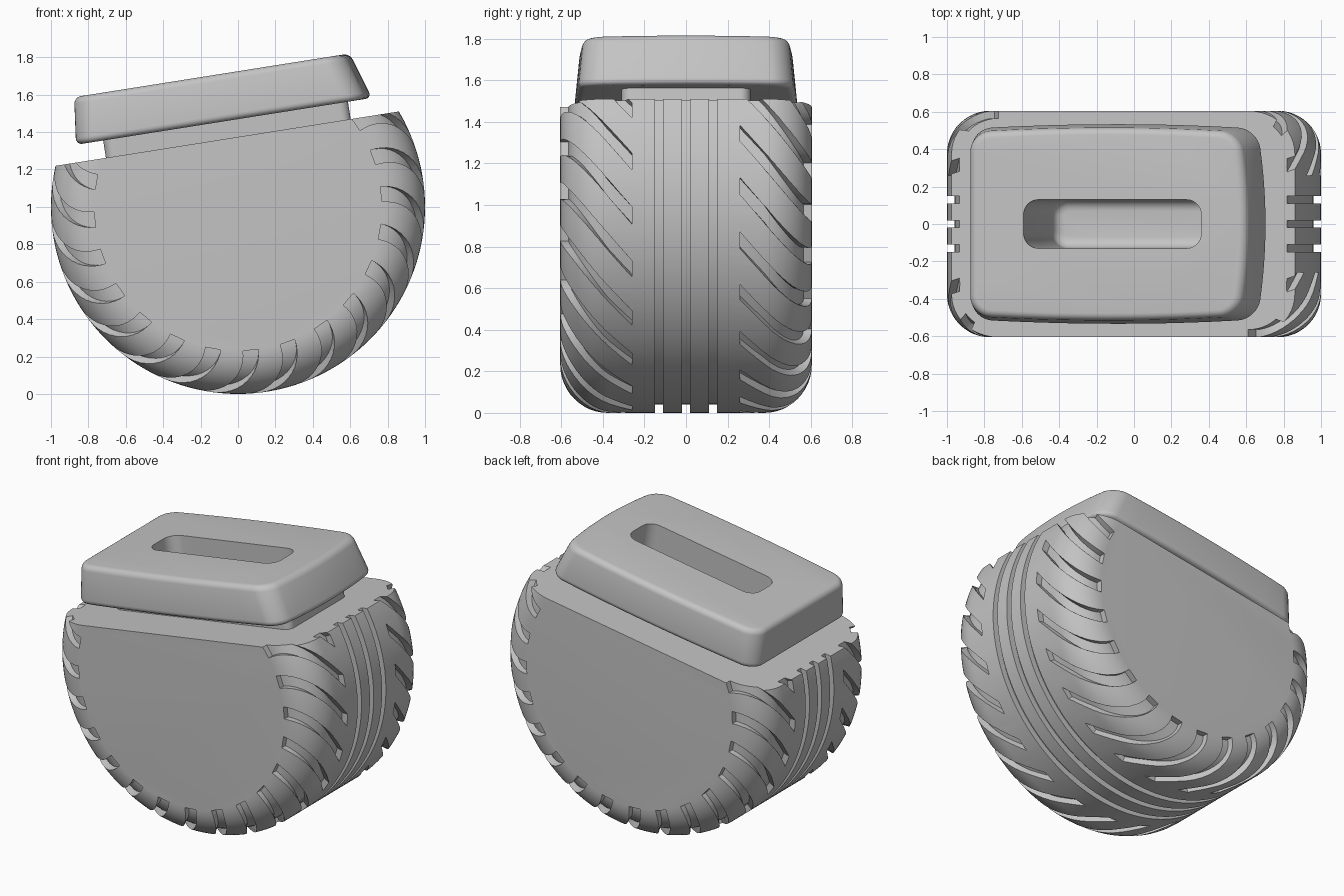
import bpy
import bmesh
from math import sin, cos, pi, radians
from mathutils import Vector, Matrix

if "Cube" in bpy.data.objects:
    bpy.data.objects.remove(bpy.data.objects["Cube"], do_unlink=True)

grey = bpy.data.materials.new("plain grey")
grey.use_nodes = True
colour = (0.55, 0.55, 0.55, 1)
grey.diffuse_color = colour
grey.node_tree.nodes["Principled BSDF"].inputs["Base Color"].default_value = colour

# Frame of the sloping top: x along the slope, z away from it
TILT = Matrix.Translation((0, 0, 1.374)) @ Matrix.Rotation(radians(-9), 4, 'Y')


def loft(bm, rings):
    """Closed skin over rings with equal point counts."""
    loops = [[bm.verts.new(p) for p in ring] for ring in rings]
    n = len(loops[0])
    for a, b in zip(loops, loops[1:]):
        for i in range(n):
            j = (i + 1) % n
            bm.faces.new((a[i], a[j], b[j], b[i]))
    bm.faces.new(loops[0][::-1])
    bm.faces.new(loops[-1])


def make(name, bm, matrix=None):
    bmesh.ops.recalc_face_normals(bm, faces=bm.faces)
    if matrix:
        bm.transform(matrix)
    mesh = bpy.data.meshes.new(name)
    bm.to_mesh(mesh)
    bm.free()
    mesh.materials.append(grey)
    obj = bpy.data.objects.new(name, mesh)
    bpy.context.collection.objects.link(obj)
    return obj


def cut(obj, cutter):
    mod = obj.modifiers.new("cut", 'BOOLEAN')
    mod.operation = 'DIFFERENCE'
    mod.solver = 'EXACT'
    mod.object = cutter
    bpy.context.view_layer.objects.active = obj
    bpy.ops.object.modifier_apply(modifier=mod.name)


def rounded_rect(w, u0, u1, half, r, side_bow=0, end_bow=0):
    """Rounded rectangle at height w, with optionally bowed sides and +x end."""
    corners = [(u1 - r, half - r, 0), (u0 + r, half - r, 1),
               (u0 + r, r - half, 2), (u1 - r, r - half, 3)]
    pts = []
    for cx, cy, quarter in corners:
        for i in range(9):
            a = (quarter + i / 8) * pi / 2
            pts.append(Vector((cx + r * cos(a), cy + r * sin(a), w)))
    # subdivide the straight runs so they can bow
    full = []
    for i, p in enumerate(pts):
        full.append(p)
        if i % 9 == 8:
            q = pts[(i + 1) % len(pts)]
            full += [p.lerp(q, k / 10) for k in range(1, 10)]
    mid, span = (u0 + u1) / 2, (u1 - u0) / 2
    for p in full:
        u, v = (p.x - mid) / span, p.y / half
        p.x -= end_bow * v * v * max(0, u)
        p.y *= 1 - side_bow * u * u
    return full


# Tyre-shaped body: lathe profile with rounded shoulders and three ring grooves
FLAT, ROUND, SIDE_R = 0.375, 0.23, 0.77
GROOVE = 0.04


def shoulder(a):
    return FLAT + ROUND * sin(a), SIDE_R + ROUND * cos(a)


arc = [shoulder(i / 12 * pi / 2) for i in range(13)]
profile = [(-y, r) for y, r in reversed(arc)]
for centre in (-0.13, 0, 0.13):
    lo, hi = centre - GROOVE / 2, centre + GROOVE / 2
    profile += [(lo, 1), (lo, 1 - GROOVE), (hi, 1 - GROOVE), (hi, 1)]
profile += arc


def on_wheel(y, r, a):
    return Vector((r * cos(a), y, 1 + r * sin(a)))


bm = bmesh.new()
SEGMENTS = 144
loft(bm, [[on_wheel(y, r, 2 * pi * i / SEGMENTS) for i in range(SEGMENTS)]
          for y, r in profile])
bmesh.ops.bisect_plane(bm, geom=bm.verts[:] + bm.edges[:] + bm.faces[:],
                       plane_co=TILT.translation,
                       plane_no=TILT.to_3x3() @ Vector((0, 0, 1)),
                       clear_outer=True)
bmesh.ops.holes_fill(bm, edges=[e for e in bm.edges if e.is_boundary], sides=0)
body = make("body", bm)

# Slanted tread grooves, swept over each shoulder
START = 0.26
path = [(START, 1, 0), (0.3, 1, 0), (0.34, 1, 0)]
path += [(*shoulder(a), a) for a in [i / 12 * pi / 2 for i in range(13)]]
bm = bmesh.new()
for side, first in ((-1, -2.9), (1, 5.2)):
    for k in range(24):
        rings = []
        for y, r, a in path:
            t = (y - START) / (FLAT + ROUND - START)
            angle = radians(first + 15 * k - side * 23 * t)
            half = 0.041 / r
            ring = []
            for off, turn in ((-GROOVE, -1), (-GROOVE, 1), (0.05, 1), (0.05, -1)):
                ring.append(on_wheel(side * (y + off * sin(a)),
                                     r + off * cos(a), angle + turn * half))
            rings.append(ring)
        loft(bm, rings)
tread_cutter = make("tread_cutter", bm)

# Neck between body and lid
bm = bmesh.new()
loft(bm, [rounded_rect(w, -0.715, 0.61, 0.31, 0.05) for w in (-0.02, 0.12)])
neck = make("neck", bm, TILT)

# Lid: tapered slab with softened edges
BOTTOM, TOP, SOFT = 0.094, 0.347, 0.035
levels = []
for i in range(6):
    a = i / 5 * pi / 2
    levels.append((BOTTOM + SOFT * (1 - cos(a)), SOFT * (1 - sin(a))))
levels += [(BOTTOM + TOP - w, inset) for w, inset in reversed(levels)]
bm = bmesh.new()
rings = []
for w, inset in levels:
    t = (w - BOTTOM) / (TOP - BOTTOM)
    rings.append(rounded_rect(w, -0.862 + 0.03 * t + inset,
                              0.74 - 0.08 * t - inset,
                              0.537 - 0.025 * t - inset,
                              0.11 - inset, 0.045, 0.045))
loft(bm, rings)
lid = make("lid", bm, TILT)

# Deep slot with a rounded floor
bm = bmesh.new()
FLOOR, FILLET = -0.7, 0.06
rings = []
for i in range(6):
    a = i / 5 * pi / 2
    inset = FILLET * (1 - sin(a))
    rings.append(rounded_rect(FLOOR + FILLET * (1 - cos(a)), -0.543 + inset,
                              0.419 - inset, 0.13 - inset, 0.08 - inset))
rings.append(rounded_rect(0.5, -0.543, 0.419, 0.13, 0.08))
loft(bm, rings)
slot_cutter = make("slot_cutter", bm, TILT)

cut(body, tread_cutter)
for part in (body, neck, lid):
    cut(part, slot_cutter)
for cutter in (tread_cutter, slot_cutter):
    bpy.data.objects.remove(cutter, do_unlink=True)

# Smooth shading with crisp edges
bpy.ops.object.select_all(action='DESELECT')
for part in (body, neck, lid):
    part.select_set(True)
bpy.context.view_layer.objects.active = body
bpy.ops.object.shade_smooth_by_angle(angle=radians(30))
